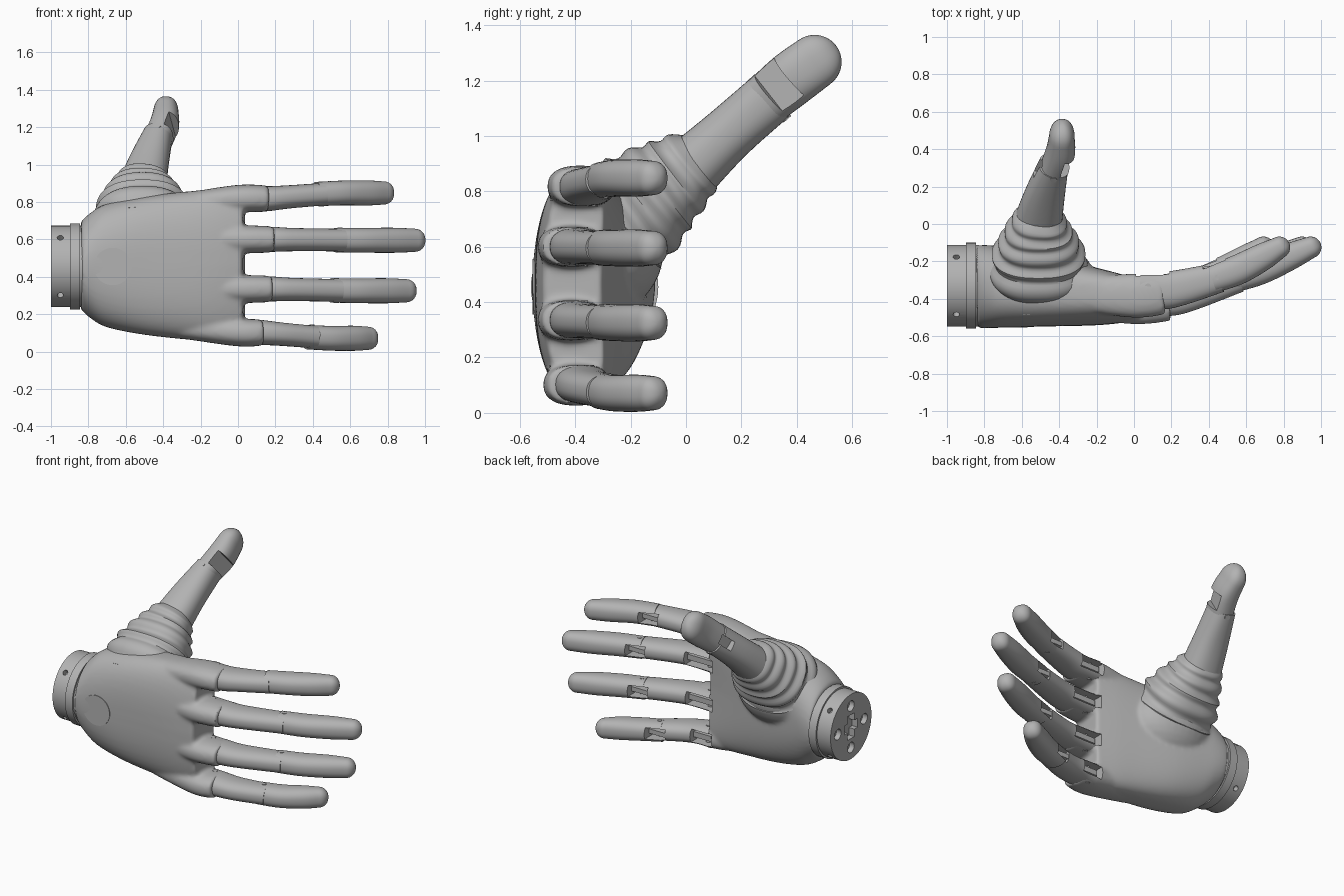
import bpy, bmesh, math
from mathutils import Vector, Matrix

cube = bpy.data.objects.get("Cube")
if cube:
    bpy.data.objects.remove(cube, do_unlink=True)

grey = bpy.data.materials.new("plain grey")
grey.use_nodes = True
grey.diffuse_color = (0.45, 0.45, 0.45, 1)
grey.node_tree.nodes["Principled BSDF"].inputs["Base Color"].default_value = grey.diffuse_color
X, Y, Z = Vector((1, 0, 0)), Vector((0, 1, 0)), Vector((0, 0, 1))


def finish(name, bm):
    bmesh.ops.recalc_face_normals(bm, faces=bm.faces)
    mesh = bpy.data.meshes.new(name)
    bm.to_mesh(mesh)
    bm.free()
    mesh.materials.append(grey)
    ob = bpy.data.objects.new(name, mesh)
    bpy.context.collection.objects.link(ob)
    return ob


def activate(ob):
    bpy.ops.object.select_all(action='DESELECT')
    ob.select_set(True)
    bpy.context.view_layer.objects.active = ob


def smooth(ob, angle=35):
    activate(ob)
    bpy.ops.object.shade_smooth_by_angle(angle=math.radians(angle))


def cut(ob, cutters):
    activate(ob)
    for c in cutters:
        c.hide_render = True
        mod = ob.modifiers.new("cut", 'BOOLEAN')
        mod.operation, mod.object, mod.solver = 'DIFFERENCE', c, 'EXACT'
        bpy.ops.object.modifier_apply(modifier=mod.name)


def box(name, lo, hi):
    bm = bmesh.new()
    lo, hi = Vector(lo), Vector(hi)
    bmesh.ops.create_cube(bm, size=1, matrix=Matrix.Translation((lo + hi) / 2)
                          @ Matrix.Diagonal((*(hi - lo), 1)))
    return finish(name, bm)


def rod(name, centre, axis, radius, length, sides=32):
    bm = bmesh.new()
    turn = axis.to_track_quat('Z', 'Y').to_matrix().to_4x4()
    bmesh.ops.create_cone(bm, cap_ends=True, segments=sides, radius1=radius, radius2=radius,
                          depth=length, matrix=Matrix.Translation(centre) @ turn)
    ob = finish(name, bm)
    smooth(ob)
    return ob


def loft(name, keys, side, power=2.4, steps=5, round_end=False, sides=40):
    """Skin oval sections (x, y, z, half width, half depth, bow, squareness) along a smooth path."""
    keys = [tuple(k) + (0, power)[len(k) - 5:] for k in keys]
    rows = []
    for i in range(len(keys) - 1):
        p = [keys[max(0, min(len(keys) - 1, i + j))] for j in (-1, 0, 1, 2)]
        for s in range(steps):
            t = s / steps
            rows.append([b + t * (c - a) / 2 + t * t * (2 * a - 5 * b + 4 * c - d) / 2
                         + t ** 3 * (3 * b - a - 3 * c + d) / 2 for a, b, c, d in zip(*p)])
    rows.append(list(keys[-1]))
    if round_end:
        end, way = rows[-1], (Vector(rows[-1][:3]) - Vector(rows[-2][:3])).normalized()
        reach = end[4]
        for k in range(1, 8):
            ang = k * math.pi / 2 / 7.5
            pos = Vector(end[:3]) + way * reach * math.sin(ang)
            rows.append([*pos, end[3] * math.cos(ang), end[4] * math.cos(ang), 0, end[6]])
    bm = bmesh.new()
    rings = []
    for i, r in enumerate(rows):
        t = Vector(rows[min(i + 1, len(rows) - 1)][:3]) - Vector(rows[max(i - 1, 0)][:3])
        t.normalize()
        s = (side - t * side.dot(t)).normalized()
        u = s.cross(t)
        ring = []
        for k in range(sides):
            ang = 2 * math.pi * k / sides
            c, n = (math.copysign(abs(v) ** (2 / r[6]), v) for v in (math.cos(ang), math.sin(ang)))
            ring.append(bm.verts.new(Vector(r[:3]) + s * r[3] * c + u * (r[4] * n + r[5] * c * c)))
        rings.append(ring)
    for a, b in zip(rings, rings[1:]):
        for k in range(sides):
            j = (k + 1) % sides
            bm.faces.new((a[k], a[j], b[j], b[k]))
    bm.faces.new(rings[0])
    bm.faces.new(rings[-1])
    ob = finish(name, bm)
    smooth(ob)
    return ob


# Palm body, knuckle stubs and thumb mound, fused into one skin
palm = loft("palm", [(-.84, -.335, .46, .235, .22, 0, 2.1), (-.79, -.335, .46, .28, .222, 0, 2.2),
                     (-.7, -.34, .46, .33, .215, 0, 2.5), (-.5, -.355, .46, .37, .195, .005, 2.9),
                     (-.25, -.385, .46, .398, .16, .02, 3.1), (-.1, -.40, .46, .41, .135, .03, 3.2),
                     (.03, -.41, .46, .41, .105, .04, 3.2)], Z, sides=72)
fingers = {  # base y, root z, hem z, tip z, hem x, joint x, tip x
    "index": (-.365, .785, .817, .848, .15, .46, .837),
    "middle": (-.40, .60, .60, .595, .18, .56, 1.004),
    "ring": (-.40, .345, .335, .325, .17, .54, .957),
    "little": (-.38, .13, .102, .071, .12, .41, .752)}
parts = [palm]
for name, (y, zr, zh, zt, hem, joint, tip) in fingers.items():
    parts.append(loft(name + "_stub", [(-.3, y - .01, zr, .06, .09), (0, y - .018, zh, .074, .118),
                                       (hem + .01, y - .01, zh, .07, .108)], Z))
bm = bmesh.new()
bmesh.ops.create_uvsphere(bm, u_segments=32, v_segments=16, radius=1,
                          matrix=Matrix.Translation((-.51, -.27, .59)) @ Matrix.Diagonal((.29, .19, .22, 1)))
parts.append(finish("thumb_mound", bm))
activate(palm)
for p in parts:
    p.select_set(True)
bpy.ops.object.join()
mod = palm.modifiers.new("fuse", 'REMESH')
mod.mode, mod.voxel_size = 'VOXEL', .012
bpy.ops.object.modifier_apply(modifier=mod.name)
mod = palm.modifiers.new("soften", 'SMOOTH')
mod.factor, mod.iterations = .5, 8
bpy.ops.object.modifier_apply(modifier=mod.name)
helpers = []

# Fingers: middle segment, tip, hinge slots, tongues and pins
palm_slots = []
for name, (y, zr, zh, zt, hem, joint, tip) in fingers.items():
    yj, zj, span = -.285, (zh + zt) / 2 * .4 + zt * .6, tip - joint
    segment = loft(name + "_segment", [(.03, y + .012, zh, .071, .094), (hem, y + .008, zh, .067, .1),
                                       (hem + .12, y + .03, zh * .6 + zj * .4, .062, .094),
                                       (joint, yj, zj, .06, .08)], Z)
    end = loft(name + "_tip", [(joint - .04, yj - .008, zj, .065, .076),
                               (joint + span * .25, -.245, zt, .066, .08),
                               (joint + span * .6, -.177, zt, .067, .073),
                               (tip - .06, -.125, zt, .062, .058)], Z, round_end=True)
    slot_a = box("slot", (.01, y + .01, zh - .042), (hem + .04, y + .3, zh + .042))
    slot_b = box("slot", (joint - .09, yj + .01, zj - .037), (joint + .03, yj + .25, zj + .037))
    palm_slots.append(slot_a)
    helpers += [slot_a, slot_b]
    cut(segment, [slot_a, slot_b])
    cut(end, [slot_b])
    smooth(segment)
    smooth(end)
    box(name + "_knuckle_tongue", (.03, y - .02, zh - .018), (hem + .05, y + .07, zh + .018))
    box(name + "_joint_tongue", (joint - .1, yj - .03, zj - .015), (joint + .04, yj + .05, zj + .015))
    rod(name + "_knuckle_pin", (.075, y + .03, zh), Z, .017, .143, 16)
    rod(name + "_joint_pin", (joint - .015, yj, zj), Z, .014, .133, 16)
cut(palm, palm_slots)
smooth(palm, 40)

# Pleated bellows around the thumb root
rings = [(-.51, -.325, .61, .255, .23), (-.51, -.24, .695, .265, .23), (-.51, -.16, .755, .25, .21),
         (-.51, -.095, .81, .215, .185), (-.51, -.035, .855, .18, .16), (-.505, .02, .90, .145, .135)]
pleats = []
for a, b in zip(rings, rings[1:]):
    mid = [(p + q) / 2 for p, q in zip(a, b)]
    pleats += [a, mid[:3] + [mid[3] * .91, mid[4] * .91]]
loft("thumb_bellows", pleats + [rings[-1], (-.5, .05, .925, .11, .1)], X, power=2.4, steps=4, sides=56)

# Thumb: lower segment and tip, with a hinge recess inside and a small slot behind
thumb = loft("thumb_segment", [(-.515, .0, .865, .13, .115), (-.478, .15, 1.005, .108, .1),
                               (-.43, .31, 1.145, .08, .098)], X, power=2.3)
thumb_tip = loft("thumb_tip", [(-.43, .29, 1.13, .074, .094), (-.394, .38, 1.205, .078, .1),
                               (-.386, .464, 1.267, .068, .098)], X, round_end=True)
along = Vector((.06, .17, .15)).normalized()
hinge_turn = along.to_track_quat('Z', 'X').to_matrix().to_4x4()
recess = box("recess", (-.2, -.2, -.05), (.2, .2, .05))
recess.data.transform(Matrix.Translation((-.16, .315, 1.125)) @ hinge_turn)
back_slot = box("slot", (-.03, -.03, -.05), (.03, .03, .05))
back_slot.data.transform(Matrix.Translation((-.515, .3, 1.13)) @ hinge_turn)
helpers += [recess, back_slot]
for part in (thumb, thumb_tip):
    cut(part, [recess, back_slot])
    smooth(part)
across = along.cross(X).normalized()
rod("thumb_pin", (-.43, .3, 1.135), across, .018, .2, 16)

# Wrist: coupling with bolt holes and a cross slot, plus a collar
cy, cz = -.33, .455
wrist = rod("wrist_coupling", (-.915, cy, cz), X, .218, .17, 64)
holes = [box("slot", (-1.1, cy - .035, cz - .08), (-.96, cy + .035, cz + .08)),
         box("slot", (-1.1, cy - .07, cz - .03), (-.96, cy + .07, cz + .03))]
for k in range(4):
    ang = math.pi / 4 + k * math.pi / 2
    out = Vector((0, math.cos(ang), math.sin(ang)))
    hub = Vector((0, cy, cz))
    holes.append(rod("hole", hub + out * .21 - X * .95, out, .017, .06, 16))
    turned = Vector((0, math.cos(ang + math.pi / 4), math.sin(ang + math.pi / 4)))
    holes.append(rod("hole", hub + turned * .14 - X, X, .035, .07, 20))
helpers += holes
cut(wrist, holes)
smooth(wrist)
rod("wrist_collar", (-.872, cy, cz), X, .23, .055, 64)

# Round cover on the back of the hand
rod("back_cover", (-.67, -.55, .455), Y, .1, .009, 48)

for h in helpers:
    bpy.data.objects.remove(h, do_unlink=True)
